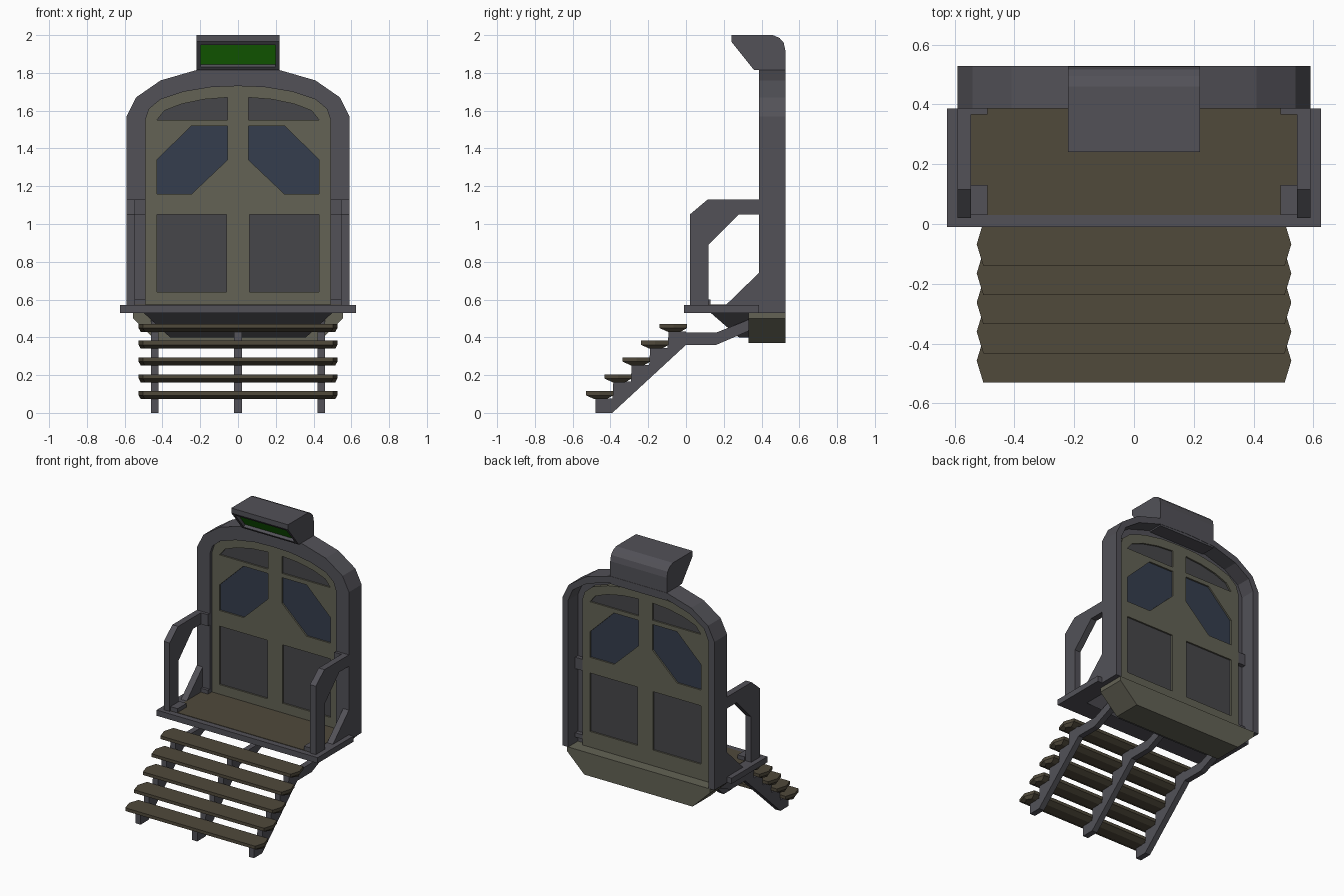
import bpy, bmesh
from math import pi

if "Cube" in bpy.data.objects:
    bpy.data.objects.remove(bpy.data.objects["Cube"])


def mat(name, r, g, b):
    m = bpy.data.materials.new(name)
    m.diffuse_color = (r, g, b, 1)
    m.use_nodes = True
    m.node_tree.nodes["Principled BSDF"].inputs["Base Color"].default_value = m.diffuse_color
    return m


GREY = mat("grey_metal", 0.085, 0.083, 0.097)
DARK = mat("dark_panel", 0.062, 0.061, 0.068)
OLIVE = mat("olive_paint", 0.125, 0.123, 0.09)
BROWN = mat("brown_wood", 0.08, 0.067, 0.044)
BLUE = mat("blue_glass", 0.035, 0.047, 0.075)
GREEN = mat("green_display", 0.016, 0.26, 0.003)


def plate(name, loops, a, b, material, side=False):
    """Extrude outline(s) with holes: xz outlines along y, or yz outlines along x if side."""
    cu = bpy.data.curves.new(name, 'CURVE')
    cu.dimensions, cu.fill_mode = '2D', 'BOTH'
    cu.extrude = abs(b - a) / 2
    for pts in loops:
        sp = cu.splines.new('POLY')
        sp.points.add(len(pts) - 1)
        for p, (u, v) in zip(sp.points, pts):
            p.co = (u, v, 0, 1)
        sp.use_cyclic_u = True
    ob = bpy.data.objects.new(name, cu)
    bpy.context.collection.objects.link(ob)
    mid = (a + b) / 2
    ob.location = (mid, 0, 0) if side else (0, mid, 0)
    ob.rotation_euler = (pi / 2, 0, pi / 2 if side else 0)
    bpy.ops.object.select_all(action='DESELECT')
    ob.select_set(True)
    bpy.context.view_layer.objects.active = ob
    bpy.ops.object.convert(target='MESH')
    ob = bpy.context.view_layer.objects.active
    bm = bmesh.new()
    bm.from_mesh(ob.data)
    bmesh.ops.remove_doubles(bm, verts=bm.verts, dist=1e-5)
    bmesh.ops.recalc_face_normals(bm, faces=bm.faces)
    bm.to_mesh(ob.data)
    bm.free()
    ob.data.polygons.foreach_set("use_smooth", [False] * len(ob.data.polygons))
    ob.data.materials.clear()
    ob.data.materials.append(material)
    return ob


def box(name, x0, x1, y0, y1, z0, z1, material):
    return plate(name, [[(x0, z0), (x1, z0), (x1, z1), (x0, z1)]], y0, y1, material)


def loft(name, rings, material):
    """Skin a stack of rings with equal point counts and cap both ends."""
    bm = bmesh.new()
    rows = [[bm.verts.new(p) for p in ring] for ring in rings]
    n = len(rows[0])
    for r0, r1 in zip(rows, rows[1:]):
        for i in range(n):
            bm.faces.new((r0[i], r0[(i + 1) % n], r1[(i + 1) % n], r1[i]))
    bm.faces.new(rows[0])
    bm.faces.new(rows[-1])
    bmesh.ops.recalc_face_normals(bm, faces=bm.faces)
    me = bpy.data.meshes.new(name)
    bm.to_mesh(me)
    bm.free()
    me.materials.append(material)
    ob = bpy.data.objects.new(name, me)
    bpy.context.collection.objects.link(ob)


def sym(pts):
    """Mirror a right-hand half outline (bottom to top) about x = 0."""
    return pts + [(-x, z) for x, z in reversed(pts) if x > 0]


# Arched door frame: deep outer rim with a front lip
outer = sym([(0.59, 0.53), (0.59, 1.57), (0.54, 1.67), (0.41, 1.76), (0.22, 1.815)])
channel = sym([(0.545, 0.53), (0.545, 1.56), (0.51, 1.64), (0.40, 1.715), (0.22, 1.77), (0, 1.78)])
inner = sym([(0.49, 0.53), (0.49, 1.55), (0.47, 1.61), (0.41, 1.66),
             (0.29, 1.70), (0.14, 1.725), (0, 1.73)])


def ring(name, out, inn, y0, y1):
    # open-bottomed arch as one outline
    plate(name, [out + inn[::-1]], y0, y1, GREY)


ring("frame_rim", outer, channel, 0.387, 0.528)
ring("frame_front_lip", channel, inner, 0.387, 0.42)

# Door leaf with recessed windows and panels
fan = [(0.055, 1.55), (0.43, 1.55), (0.39, 1.60), (0.30, 1.635), (0.18, 1.66), (0.055, 1.67)]
window = [(0.055, 1.34), (0.055, 1.52), (0.245, 1.52), (0.43, 1.34), (0.43, 1.16), (0.245, 1.16)]
panel = [(0.06, 0.64), (0.43, 0.64), (0.43, 1.05), (0.06, 1.05)]
holes = []
for s, label in ((-1, "left"), (1, "right")):
    for part, pts, m in (("fan_light", fan, DARK), ("window", window, BLUE), ("lower_panel", panel, DARK)):
        pts = [(s * x, z) for x, z in pts]
        holes.append(pts)
        plate(f"{part}_{label}", [pts], 0.421, 0.439, m)
plate("door", [inner] + holes, 0.41, 0.45, OLIVE)

# Sign box over the door with a recessed green display
sign = plate("sign_box", [[(0.24, 2.0), (0.46, 2.0), (0.495, 1.985), (0.517, 1.96), (0.526, 1.92),
                           (0.526, 1.76), (0.40, 1.76), (0.40, 1.815), (0.36, 1.815), (0.24, 1.965)]],
             -0.22, 0.22, GREY, side=True)
sign.data.materials.append(GREEN)
bm = bmesh.new()
bm.from_mesh(sign.data)
bm.normal_update()
face = [f for f in bm.faces if f.normal.x < -0.5 and f.normal.y < -0.3 and abs(f.normal.z) < 0.1]
bmesh.ops.inset_region(bm, faces=face, thickness=0.03, depth=0)
bmesh.ops.inset_region(bm, faces=face, thickness=0.001, depth=-0.02)
for f in face:
    f.material_index = 1
bm.to_mesh(sign.data)
bm.free()

# Platform with wooden deck
box("platform", -0.625, 0.625, -0.01, 0.387, 0.53, 0.57, GREY)
box("deck_boards", -0.545, 0.545, 0.03, 0.41, 0.56, 0.573, BROWN)

# Side rails, braces and fixing blocks
rail = [(0.02, 0.57), (0.02, 1.05), (0.115, 1.13), (0.39, 1.13), (0.39, 1.05),
        (0.28, 1.05), (0.12, 0.89), (0.12, 0.57)]
brace = [(0.21, 0.57), (0.39, 0.745), (0.39, 0.57)]
for s, label in ((-1, "left"), (1, "right")):
    plate(f"rail_{label}", [rail], s * 0.545, s * 0.59, GREY, side=True)
    plate(f"rail_brace_{label}", [brace], s * 0.545, s * 0.59, GREY, side=True)
    for part, y0, y1, z0, z1 in (("post_foot", 0.03, 0.13, 0.57, 0.60),
                                 ("wall_foot", 0.367, 0.45, 0.57, 0.60),
                                 ("wall_bracket", 0.367, 0.45, 1.05, 1.13)):
        box(f"{part}_{label}", s * 0.49, s * 0.545, y0, y1, z0, z1, GREY)

# Tapered sill under the door and wedge support under the platform
plate("sill", [sym([(0.42, 0.37), (0.555, 0.50), (0.555, 0.53)])], 0.33, 0.528, OLIVE)


def rect(w, y0, y1, z):
    return [(-w, y0, z), (w, y0, z), (w, y1, z), (-w, y1, z)]


loft("platform_support", [rect(0.50, 0.13, 0.335, 0.53), rect(0.36, 0.28, 0.335, 0.40)], GREY)

# Five chamfered stair treads
DY, DZ = 0.0975, 0.089
for i in range(5):
    y0, y1, z = -0.14 - DY * i, 0.005 - DY * i, 0.471 - DZ * i

    def plan(w, a, b, h):
        m = (a + b) / 2
        return [(-w + 0.022, a, h), (w - 0.022, a, h), (w, m, h),
                (w - 0.022, b, h), (-w + 0.022, b, h), (-w, m, h)]
    loft(f"tread_{i + 1}", [plan(0.526, y0, y1, z), plan(0.526, y0, y1, z - 0.022),
                            plan(0.515, y0 + 0.045, y1 - 0.035, z - 0.042)], BROWN)

# Three saw-tooth stringers
profile = [(-0.48, 0), (-0.39, 0), (0, 0.36), (0.16, 0.36), (0.335, 0.435),
           (0.335, 0.495), (0.16, 0.425), (0, 0.425)]
for i in range(5):
    z = 0.432 - DZ * i
    profile += [(0 - DY * i, z), (-0.092 - DY * i, z)]
profile[-1] = (-0.48, profile[-1][1])
for x, label in ((-0.44, "left"), (0, "middle"), (0.44, "right")):
    plate(f"stringer_{label}", [profile], x - 0.02, x + 0.02, GREY, side=True)
